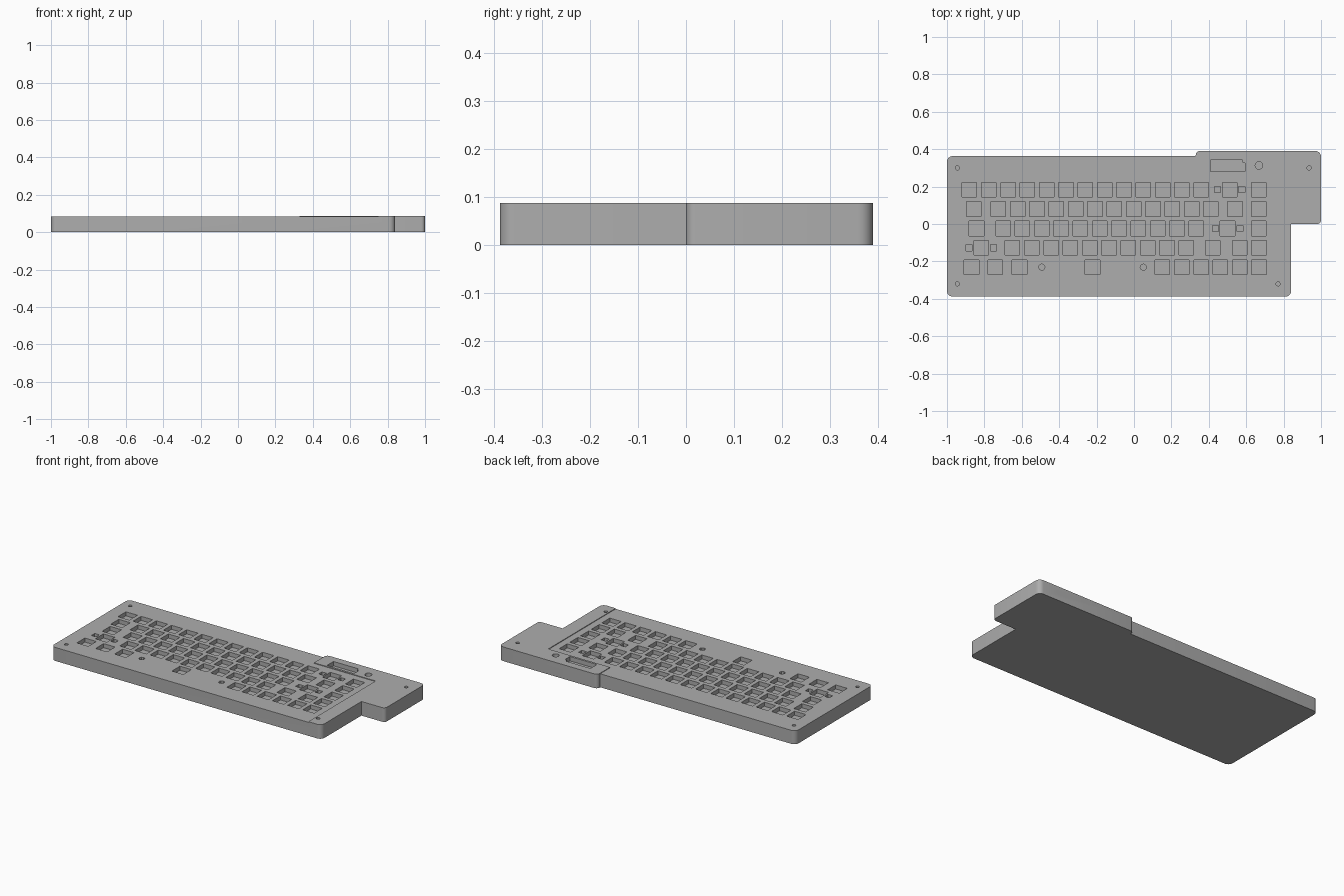
import bpy, bmesh, math
from mathutils import Vector

if "Cube" in bpy.data.objects:
    bpy.data.objects.remove(bpy.data.objects["Cube"])

TOP, PLATE = 0.087, 0.083
KEY, STEM, PITCH = 0.078, 0.034, 0.1033

grey = bpy.data.materials.new("case grey")
grey.use_nodes = True
colour = (0.42, 0.42, 0.42, 1)
grey.diffuse_color = colour
grey.node_tree.nodes["Principled BSDF"].inputs["Base Color"].default_value = colour


def add_prism(bm, pts, z0, z1):
    """Extrude a flat outline between two heights."""
    face = bm.faces.new([bm.verts.new((x, y, z0)) for x, y in pts])
    ext = bmesh.ops.extrude_face_region(bm, geom=[face])["geom"]
    bmesh.ops.translate(bm, vec=(0, 0, z1 - z0),
                        verts=[v for v in ext if isinstance(v, bmesh.types.BMVert)])


def circle(x, y, r, n=24):
    return [(x + r * math.cos(i * math.tau / n), y + r * math.sin(i * math.tau / n))
            for i in range(n)]


def square(x, y, size):
    h = size / 2
    return [(x - h, y - h), (x + h, y - h), (x + h, y + h), (x - h, y + h)]


def rounded(corners, steps=6):
    """Replace each right-angled (x, y, radius) corner by an arc."""
    out = []
    for i, (x, y, r) in enumerate(corners):
        p = Vector((x, y))
        if r == 0:
            out.append((x, y))
            continue
        a = (Vector(corners[i - 1][:2]) - p).normalized() * r
        b = (Vector(corners[(i + 1) % len(corners)][:2]) - p).normalized() * r
        for k in range(steps + 1):
            t = k / steps * math.pi / 2
            out.append(tuple(p + a * (1 - math.sin(t)) + b * (1 - math.cos(t))))
    return out


def make_object(name, bm):
    bmesh.ops.recalc_face_normals(bm, faces=bm.faces)
    mesh = bpy.data.meshes.new(name)
    bm.to_mesh(mesh)
    bm.free()
    mesh.materials.append(grey)
    obj = bpy.data.objects.new(name, mesh)
    bpy.context.collection.objects.link(obj)
    return obj


def cut(body, cutter):
    mod = body.modifiers.new("cut", "BOOLEAN")
    mod.operation, mod.solver, mod.object = "DIFFERENCE", "EXACT", cutter
    bpy.context.view_layer.objects.active = body
    bpy.ops.object.modifier_apply(modifier=mod.name)
    bpy.data.objects.remove(cutter)


# Case body with the offset controller block at the back left
R = 0.03
bm = bmesh.new()
add_prism(bm, rounded([
    (-1, -0.388, R), (0.84, -0.388, R), (0.84, 0, 0), (1, 0, 0.02), (1, 0.39, R),
    (0.33, 0.39, 0.022), (0.33, 0.363, 0), (-1, 0.363, R)]), 0, TOP)
case = make_object("keyboard_case", bm)

# Key field sits slightly lower than the raised border
bm = bmesh.new()
add_prism(bm, [(-1.1, -0.5), (0.75, -0.5), (0.75, 0.267), (0.33, 0.267),
               (0.33, 0.363), (0.3, 0.5), (-1.1, 0.5)], PLATE, 0.2)
cut(case, make_object("key_field_cutter", bm))

# Rows: height, runs of keys (first x, count), small stabiliser openings
rows = [
    (0.184, [(-0.88, 13), (0.511, 1), (0.668, 1)], [0.447, 0.576]),
    (0.08, [(-0.856, 1), (-0.725, 12), (0.54, 1), (0.668, 1)], []),
    (-0.024, [(-0.842, 1), (-0.70, 11), (0.50, 1), (0.668, 1)], [0.436, 0.567]),
    (-0.127, [(-0.816, 1), (-0.65, 10), (0.42, 1), (0.565, 2)], [-0.882, -0.751]),
    (-0.231, [(-0.869, 1), (-0.741, 1), (-0.612, 1), (-0.222, 1), (0.152, 6)],
     [-0.493, 0.05]),
]
bm = bmesh.new()
for y, runs, stems in rows:
    for x, count in runs:
        for i in range(count):
            add_prism(bm, square(x + i * PITCH, y, KEY), PLATE - 0.025, 0.2)
    for x in stems:
        if y < -0.2:
            shape = circle(x, y, STEM / 2, 8)
        else:
            shape = square(x, y, STEM * 0.95)
        add_prism(bm, shape, PLATE - 0.025, 0.2)

# Screw holes, knob hole and display window
for x, y in [(-0.944, 0.30), (-0.944, -0.32), (0.77, -0.32), (0.936, 0.30)]:
    add_prism(bm, circle(x, y, 0.011), 0.05, 0.2)
add_prism(bm, circle(0.668, 0.313, 0.02), 0.05, 0.2)
add_prism(bm, [(0.41, 0.28), (0.594, 0.28), (0.594, 0.325), (0.58, 0.33),
               (0.58, 0.343), (0.41, 0.343)], 0.06, 0.2)
cut(case, make_object("opening_cutter", bm))

# Cable port in the back wall
bm = bmesh.new()
port = [(x, z) for x, z in rounded([(0.815, 0.04, 0.01), (0.87, 0.04, 0.01),
                                    (0.87, 0.062, 0.01), (0.815, 0.062, 0.01)])]
add_prism(bm, port, 0.36, 0.45)
for v in bm.verts:
    v.co = (v.co.x, v.co.z, v.co.y)
cut(case, make_object("port_cutter", bm))

bpy.ops.object.select_all(action="DESELECT")
case.select_set(True)
bpy.context.view_layer.objects.active = case
bpy.ops.object.shade_smooth_by_angle(angle=math.radians(30))
